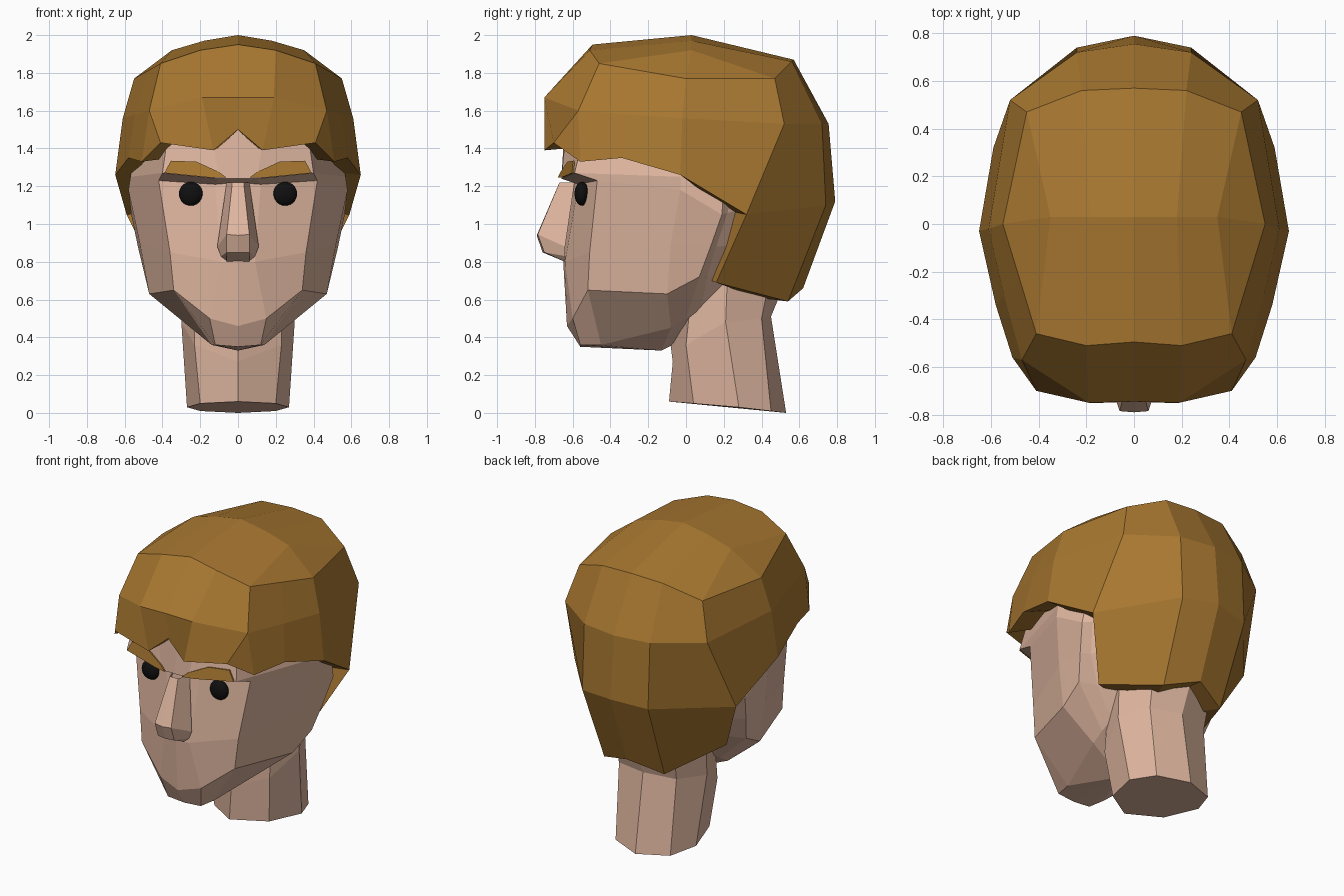
import bpy, bmesh
from mathutils import Vector

cube = bpy.data.objects.get("Cube")
if cube:
    bpy.data.objects.remove(cube)


def material(name, rgb):
    m = bpy.data.materials.new(name)
    m.use_nodes = True
    m.diffuse_color = (*rgb, 1)
    m.node_tree.nodes["Principled BSDF"].inputs["Base Color"].default_value = (*rgb, 1)
    return m


skin = material("skin", (0.74, 0.47, 0.35))
brown = material("hair brown", (0.39, 0.185, 0.03))
black = material("eye black", (0.005, 0.005, 0.005))


def finish(name, bm, mat):
    bmesh.ops.remove_doubles(bm, verts=bm.verts, dist=0.001)
    bmesh.ops.recalc_face_normals(bm, faces=bm.faces)
    mesh = bpy.data.meshes.new(name)
    bm.to_mesh(mesh)
    bm.free()
    mesh.materials.append(mat)
    obj = bpy.data.objects.new(name, mesh)
    bpy.context.collection.objects.link(obj)
    return obj


def symmetric_strip(name, lines, mat, cap_first=False):
    """Join matching points of successive lines, on both sides of x = 0."""
    bm = bmesh.new()
    for s in (1, -1):
        grid = [[bm.verts.new((s * x, y, z)) for x, y, z in line] for line in lines]
        for a, b in zip(grid, grid[1:]):
            for i in range(len(a) - 1):
                bm.faces.new((a[i], a[i + 1], b[i + 1], b[i]))
        if cap_first:
            bm.faces.new(grid[0])
    return finish(name, bm, mat)


# Head: half loops from face centre to back of skull, throat to crown
throat, crown = (0, -.13, .33), (0, 0, 1.65)
symmetric_strip("head", [
    [throat] * 8,
    [(0, -.56, .35), (.12, -.56, .36), (.14, -.45, .36), (.25, -.08, .45),
     (.25, 0, .5), (.24, .08, .55), (.2, .3, .6), (0, .4, .6)],
    [(0, -.63, .46), (.15, -.6, .5), (.34, -.52, .65), (.47, -.1, .63),
     (.49, .07, .72), (.38, .11, .72), (.25, .38, .75), (0, .48, .75)],
    [(0, -.65, .8), (.09, -.64, .8), (.36, -.51, .85), (.52, -.08, .9),
     (.53, .13, .88), (.47, .16, .88), (.32, .4, .9), (0, .5, .9)],
    [(0, -.6, 1.22), (.12, -.57, 1.21), (.42, -.47, 1.23), (.58, -.03, 1.18),
     (.565, .19, 1.05), (.51, .22, 1.06), (.38, .44, 1.1), (0, .55, 1.1)],
    [(0, -.66, 1.24), (.1, -.66, 1.24), (.4, -.59, 1.27), (.57, -.03, 1.25),
     (.54, .2, 1.2), (.5, .25, 1.2), (.38, .44, 1.25), (0, .55, 1.25)],
    [(0, -.64, 1.55), (.15, -.63, 1.55), (.36, -.52, 1.55), (.5, 0, 1.55),
     (.47, .2, 1.5), (.45, .25, 1.5), (.35, .4, 1.5), (0, .5, 1.5)],
    [crown] * 8,
], skin)

# Nose: bridge, tip, lower edge and underside
symmetric_strip("nose", [
    [(0, -.67, 1.22), (.03, -.67, 1.22), (.06, -.59, 1.22)],
    [(0, -.79, .94), (.06, -.785, .945), (.11, -.64, .88)],
    [(0, -.76, .85), (.06, -.75, .85), (.09, -.64, .83)],
    [(0, -.64, .8), (.06, -.64, .8), (.06, -.63, .8)],
], skin)

# Neck: tilted octagonal column
symmetric_strip("neck", [
    [(0, -.09, .06), (.2, .04, .05), (.27, .28, .03), (.2, .45, .01), (0, .53, 0)],
    [(0, -.07, .27), (.23, 0, .36), (.3, .21, .48), (.21, .4, .5), (0, .45, .51)],
    [(0, -.1, .5), (.23, .02, .55), (.3, .22, .75), (.22, .44, .7), (0, .52, .68)],
], skin, cap_first=True)

# Hair: columns running down from the crown, front centre round to back centre
mid, inner, side = (0, .03, 2), (.18, .03, 1.97), (.35, .03, 1.92)
corner = [side, (.45, .47, 1.77), (.52, .52, 1.53), (.59, .32, 1.05)]
columns = [
    [mid, (0, -.495, 1.95), (0, -.745, 1.67), (0, -.73, 1.5)],
    [inner, (.2, -.51, 1.92), (.19, -.75, 1.67), (.13, -.75, 1.39)],
    [side, (.41, -.46, 1.85), (.47, -.57, 1.6), (.41, -.7, 1.43)],
    [side, (.41, -.46, 1.85), (.47, -.57, 1.6), (.51, -.56, 1.33)],
    [side, (.48, -.23, 1.81), (.545, -.3, 1.58), (.58, -.34, 1.35)],
    [side, (.55, 0, 1.77), (.61, -.02, 1.56), (.65, -.03, 1.26)],
    corner,
    corner + [(.41, .16, .69)],
    [inner, (.22, .56, 1.86), (.24, .72, 1.53), (.24, .74, 1.1), (.22, .54, .59)],
    [mid, (0, .57, 1.87), (0, .755, 1.53), (0, .79, 1.12), (0, .62, .66)],
]
for i, col in enumerate(columns):
    col = col + [col[-1]] * (5 - len(col))
    x, y, z = col[-1]
    # Underside turned inward to meet the head
    columns[i] = col + [(x * .7, y * .7, z + .02)]
symmetric_strip("hair", columns, brown)

# Eyes and eyebrow plates
brow = [(.06, 1.245), (.14, 1.245), (.39, 1.27), (.355, 1.335), (.22, 1.33), (.1, 1.275)]
for s, label in ((1, "left"), (-1, "right")):
    bpy.ops.mesh.primitive_uv_sphere_add(segments=24, ring_count=14, radius=1,
                                         location=(s * .25, -.552, 1.16))
    eye = bpy.context.object
    eye.name = label + "_eye"
    eye.scale = (.063, .038, .063)
    eye.data.materials.append(black)
    bpy.ops.object.shade_smooth()

    bm = bmesh.new()
    face = bm.faces.new([bm.verts.new((s * x, -.67 + .215 * (x - .1) + .2 * (z - 1.25), z))
                         for x, z in brow])
    new = bmesh.ops.extrude_face_region(bm, geom=[face])["geom"]
    bmesh.ops.translate(bm, vec=Vector((0, .009, 0)),
                        verts=[v for v in new if isinstance(v, bmesh.types.BMVert)])
    finish(label + "_eyebrow", bm, brown)
